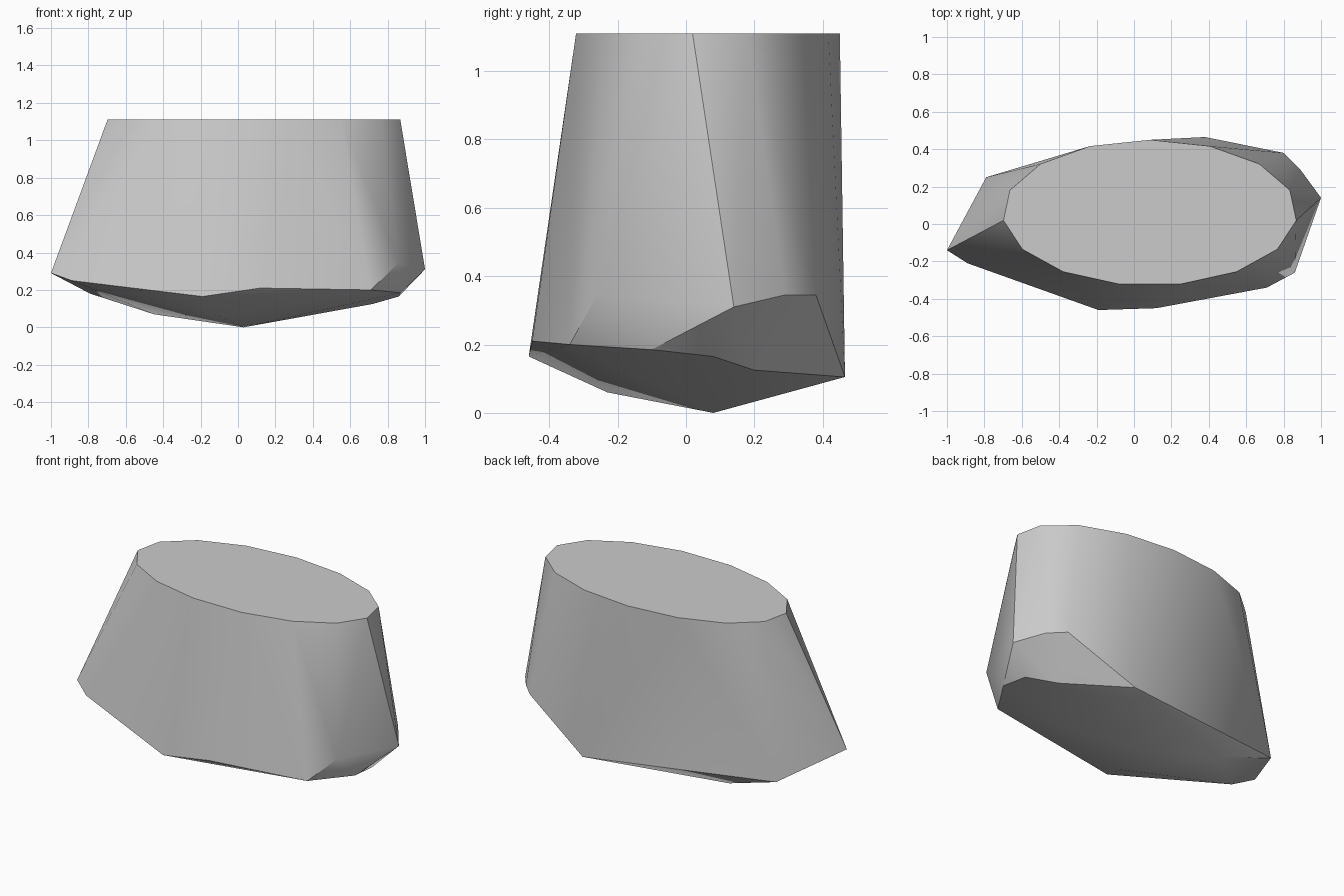
import bpy
import bmesh
from math import cos, sin, radians

# Remove the default cube
default_cube = bpy.data.objects.get("Cube")
if default_cube:
    bpy.data.objects.remove(default_cube, do_unlink=True)


def make_material(name, colour):
    material = bpy.data.materials.new(name)
    material.use_nodes = True
    material.diffuse_color = colour
    shader = material.node_tree.nodes["Principled BSDF"]
    shader.inputs["Base Color"].default_value = colour
    return material


def make_hull(name, points, material):
    """Wrap a tight faceted skin around the points and shade it."""
    bm = bmesh.new()
    for point in points:
        bm.verts.new(point)
    hull = bmesh.ops.convex_hull(bm, input=bm.verts[:])
    loose = {item for item in hull["geom_interior"] + hull["geom_unused"]
             if isinstance(item, bmesh.types.BMVert)}
    bmesh.ops.delete(bm, geom=list(loose), context="VERTS")
    # Merge the flat top into a single face
    bmesh.ops.dissolve_limit(bm, angle_limit=radians(0.5),
                             verts=bm.verts[:], edges=bm.edges[:])
    bmesh.ops.recalc_face_normals(bm, faces=bm.faces[:])
    mesh = bpy.data.meshes.new(name)
    bm.to_mesh(mesh)
    bm.free()
    mesh.materials.append(material)
    stone = bpy.data.objects.new(name, mesh)
    bpy.context.collection.objects.link(stone)
    bpy.ops.object.select_all(action="DESELECT")
    stone.select_set(True)
    bpy.context.view_layer.objects.active = stone
    bpy.ops.object.shade_smooth_by_angle(angle=radians(30))
    return stone


# Flat oval top, offset from the centre
SIDES = 15
TOP = 1.11
turns = [radians(90 + 360 * step / SIDES) for step in range(SIDES)]
top_rim = [(0.085 + 0.787 * cos(turn), 0.06 + 0.39 * sin(turn), TOP)
           for turn in turns]

# Irregular widest outline, anticlockwise from the left end
waist = [
    (1, .14, .31), (.89, .29, .345), (.8, .38, .345), (.38, .465, .105),
    (-.79, .25, .18), (-1, -.14, .29), (-.89, -.21, .25),
    (-.19, -.46, .165), (.12, -.45, .21), (.71, -.34, .2), (.86, -.26, .345),
]

# Shallow broken underside
underside = [
    (.87, -.1, .185), (.86, .08, .165), (.72, .2, .125),
    (.03, .08, 0), (-.45, .22, .07), (-.1, -.23, .06),
]

stone_grey = make_material("stone grey", (0.6, 0.6, 0.6, 1))
make_hull("chipped_stone_block", top_rim + waist + underside, stone_grey)
